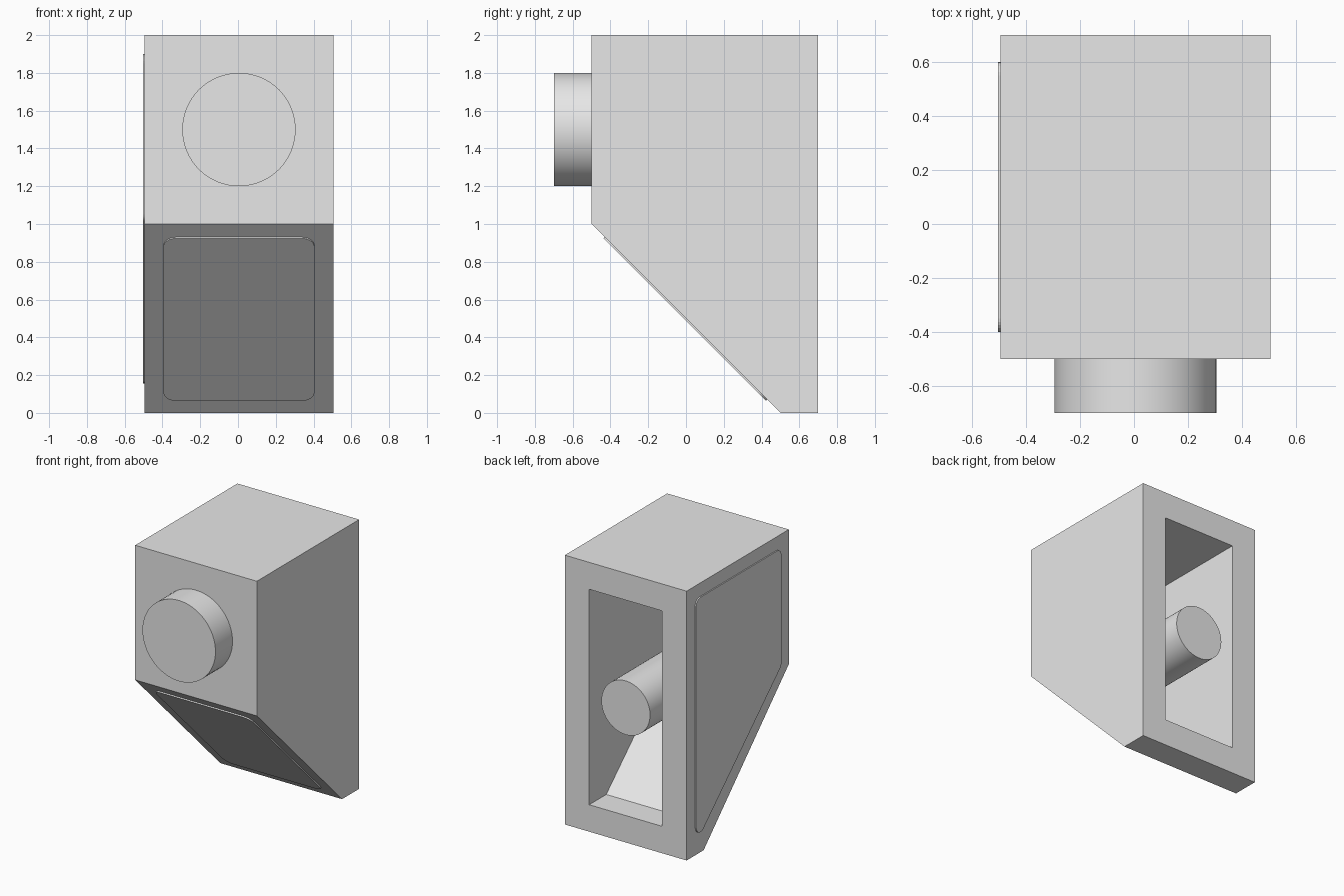
import bpy, bmesh, math
from mathutils import Vector, Matrix

if "Cube" in bpy.data.objects:
    bpy.data.objects.remove(bpy.data.objects["Cube"])

CX = 0.005          # body centre in x (the side plate makes it lopsided)
PLATE = 0.009       # thickness of the raised panels

grey = bpy.data.materials.new("light_grey")
grey.diffuse_color = (0.8, 0.8, 0.8, 1)
grey.use_nodes = True
grey.node_tree.nodes["Principled BSDF"].inputs["Base Color"].default_value = grey.diffuse_color


def add_object(name, bm):
    bmesh.ops.recalc_face_normals(bm, faces=bm.faces[:])
    me = bpy.data.meshes.new(name)
    bm.to_mesh(me)
    bm.free()
    me.materials.append(grey)
    ob = bpy.data.objects.new(name, me)
    bpy.context.scene.collection.objects.link(ob)
    return ob


def prism(name, points, push):
    """Flat outline in 3D, extruded along a vector."""
    bm = bmesh.new()
    face = bm.faces.new([bm.verts.new(p) for p in points])
    out = bmesh.ops.extrude_face_region(bm, geom=[face], use_keep_orig=True)
    moved = [v for v in out["geom"] if isinstance(v, bmesh.types.BMVert)]
    bmesh.ops.translate(bm, verts=moved, vec=Vector(push))
    return add_object(name, bm)


def rounded(points, r, steps=6):
    """Round every corner of a flat convex outline with radius r."""
    pts = [Vector(p) for p in points]
    res = []
    for i, p in enumerate(pts):
        a = (pts[i - 1] - p).normalized()
        b = (pts[(i + 1) % len(pts)] - p).normalized()
        half = a.angle(b) / 2
        centre = p + (a + b).normalized() * (r / math.sin(half))
        t = r / math.tan(half)
        u, v = p + a * t - centre, p + b * t - centre
        sweep = u.angle(v)
        for k in range(steps + 1):
            f = k / steps
            res.append(centre + (u * math.sin((1 - f) * sweep)
                                 + v * math.sin(f * sweep)) / math.sin(sweep))
    return res


def cylinder(name, r, z, y0, y1):
    bm = bmesh.new()
    m = Matrix.Translation((CX, (y0 + y1) / 2, z)) @ Matrix.Rotation(math.pi / 2, 4, "X")
    bmesh.ops.create_cone(bm, cap_ends=True, segments=64, radius1=r, radius2=r,
                          depth=y1 - y0, matrix=m)
    for f in bm.faces:
        f.smooth = len(f.verts) == 4
    for e in bm.edges:
        e.smooth = all(f.smooth for f in e.link_faces)
    return add_object(name, bm)


# Body: box with a sloped lower front
body_profile = [(-0.5, 2), (0.7, 2), (0.7, 0), (0.5, 0), (-0.5, 1)]
body = prism("body", [(CX - 0.5, y, z) for y, z in body_profile], (1, 0, 0))

# Cavity opening at the back, following the body outline
cavity_profile = [(-0.3, 1.8), (0.8, 1.8), (0.8, 0.2), (0.5, 0.2), (-0.3, 0.95)]
cutter = prism("cavity_cutter", [(CX - 0.3, y, z) for y, z in cavity_profile], (0.6, 0, 0))
cutter.hide_render = True
cutter.display_type = "WIRE"
cut = body.modifiers.new("cavity", "BOOLEAN")
cut.operation = "DIFFERENCE"
cut.solver = "EXACT"
cut.object = cutter

# Round knob on the front and rod inside the cavity
cylinder("front_knob", 0.3, 1.5, -0.7, -0.5)
cylinder("inner_rod", 0.2, 1.0, -0.29, 0.7)

# Raised panel on the left side
side = [(-0.4, 1.9), (0.6, 1.9), (0.6, 0.09), (-0.4, 1.03)]
prism("side_panel", rounded([(CX - 0.5, y, z) for y, z in side], 0.05), (-PLATE, 0, 0))

# Raised panel on the sloped front
slope = [(CX + x, -h, 0.5 + h) for x, h in
         [(-0.4, -0.43), (0.4, -0.43), (0.4, 0.43), (-0.4, 0.43)]]
d = PLATE / math.sqrt(2)
prism("slope_panel", rounded(slope, 0.065), (0, -d, -d))
